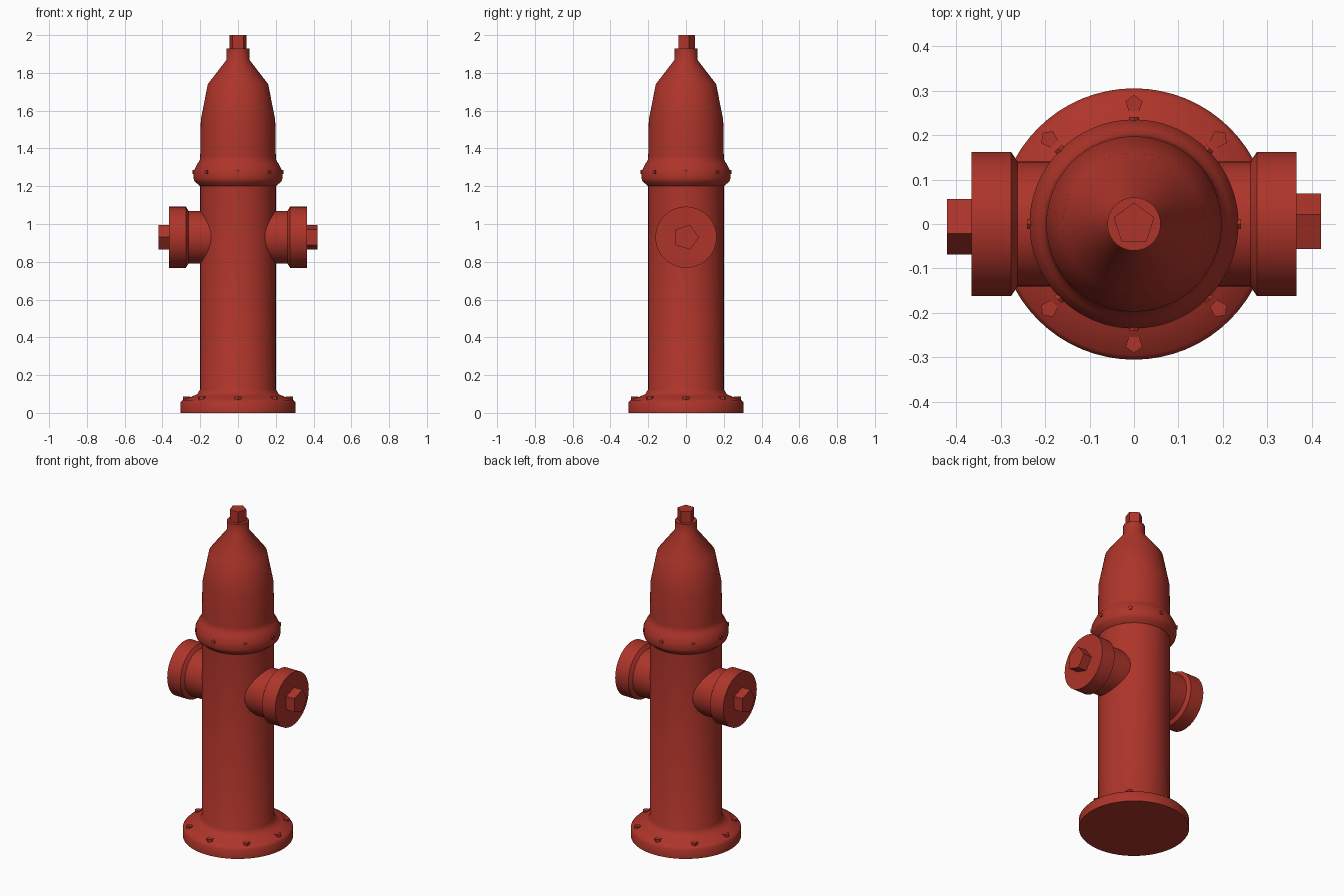
import bpy, bmesh, math
from mathutils import Matrix, Vector

cube = bpy.data.objects.get("Cube")
if cube:
    bpy.data.objects.remove(cube, do_unlink=True)

red = bpy.data.materials.new("hydrant red")
red.use_nodes = True
COLOUR = (0.42, 0.035, 0.023, 1)
red.diffuse_color = COLOUR
red.node_tree.nodes["Principled BSDF"].inputs["Base Color"].default_value = COLOUR


def frame(origin, x_axis, z_axis):
    """Matrix placing local x and z along the given directions."""
    x, z = Vector(x_axis), Vector(z_axis)
    m = Matrix((x, z.cross(x), z)).transposed().to_4x4()
    m.translation = origin
    return m


def lathe(name, profile, sides=64, matrix=Matrix(), smooth=True):
    """Revolve (radius, height) points about local z and cap both ends."""
    bm = bmesh.new()
    rings = []
    for r, h in profile:
        rings.append([bm.verts.new((r * math.cos(a), r * math.sin(a), h))
                      for a in (math.tau * i / sides for i in range(sides))])
    for low, high in zip(rings, rings[1:]):
        for i in range(sides):
            j = (i + 1) % sides
            bm.faces.new((low[i], low[j], high[j], high[i]))
    bm.faces.new(rings[0][::-1])
    bm.faces.new(rings[-1])
    mesh = bpy.data.meshes.new(name)
    bm.to_mesh(mesh)
    bm.free()
    mesh.materials.append(red)
    obj = bpy.data.objects.new(name, mesh)
    bpy.context.collection.objects.link(obj)
    obj.matrix_world = matrix
    if smooth:
        bpy.ops.object.select_all(action='DESELECT')
        obj.select_set(True)
        bpy.context.view_layer.objects.active = obj
        bpy.ops.object.shade_smooth_by_angle(angle=math.radians(50))
    return obj


def nut(name, radius, low, high, matrix):
    """Five-sided flat-shaded nut with a corner along local x."""
    return lathe(name, [(radius, low), (radius, high)], 5, matrix, False)


UP = (0, 0, 1)

# Barrel with foot flange, collar and pointed bonnet
lathe("barrel", [
    (.305, 0), (.305, .055), (.295, .067), (.24, .088), (.215, .1), (.2, .125),
    (.2, 1.2), (.23, 1.225), (.235, 1.24), (.235, 1.28), (.215, 1.32),
    (.203, 1.335), (.2, 1.36), (.197, 1.55), (.16, 1.74), (.06, 1.87),
    (.06, 1.93)])
nut("top_nut", .048, 1.92, 2, frame((0, 0, 0), (0, 1, 0), UP))

# Side outlets with caps and nuts
for side, s in (("left", 1), ("right", -1)):
    m = frame((0, 0, .93), (0, s, 0), (s, 0, 0))
    lathe(side + "_outlet", [
        (.14, .1), (.14, .262), (.162, .276), (.162, .365)], matrix=m)
    nut(side + "_outlet_nut", .069, .355, .42, m)

# Bolts around the foot flange and the collar
for i in range(8):
    a = math.tau * i / 8
    out = Vector((math.cos(a), math.sin(a), 0))
    nut(f"foot_bolt_{i + 1}", .02, .05, .086, frame(out * .27, out, UP))
    nut(f"collar_bolt_{i + 1}", .012, .22, .241,
        frame((0, 0, 1.275), UP, out))
